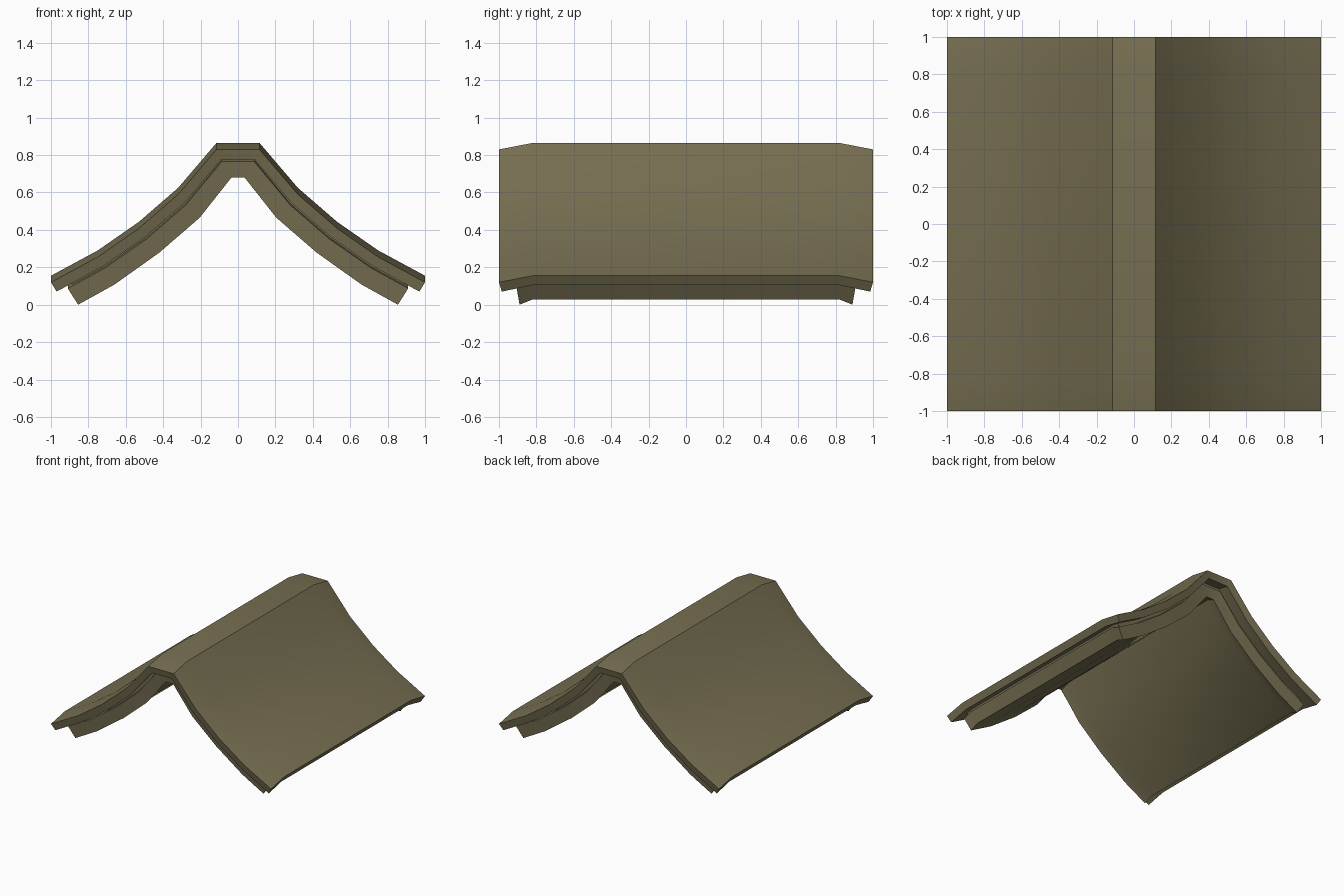
import bpy, bmesh, math

if "Cube" in bpy.data.objects:
    bpy.data.objects.remove(bpy.data.objects["Cube"])

mat = bpy.data.materials.new("olive brown")
mat.diffuse_color = (0.185, 0.160, 0.085, 1)
mat.use_nodes = True
mat.node_tree.nodes["Principled BSDF"].inputs["Base Color"].default_value = mat.diffuse_color


def full(half):
    """Mirror a ridge-to-eave half profile into an eave-to-eave one."""
    return [(-x, z) for x, z in reversed(half)] + list(half)


def layer(name, outer, inner, y_out, y_in, drop, y_flat=0.82):
    """Curved roof sheet running along y, with its gable ends bent down."""
    bm = bmesh.new()
    top, bottom = full(outer), full(inner)[::-1]
    rings = []
    for side, s in ((-1, 1), (-1, 0), (1, 0), (1, 1)):
        ring = []
        for prof, ye in ((top, y_out), (bottom, y_in)):
            y = side * (ye if s else y_flat)
            ring += [bm.verts.new((x, y, z - drop * s)) for x, z in prof]
        rings.append(ring)
    n = len(rings[0])
    for a, b in zip(rings, rings[1:]):
        for i in range(n):
            j = (i + 1) % n
            bm.faces.new((a[i], a[j], b[j], b[i]))
    # gable ends as strips of quads
    for r in (rings[0], rings[-1]):
        for i in range(n // 2 - 1):
            bm.faces.new((r[i], r[i + 1], r[n - 2 - i], r[n - 1 - i]))
    bmesh.ops.recalc_face_normals(bm, faces=bm.faces)
    me = bpy.data.meshes.new(name)
    bm.to_mesh(me)
    bm.free()
    ob = bpy.data.objects.new(name, me)
    bpy.context.collection.objects.link(ob)
    me.materials.append(mat)
    bpy.ops.object.select_all(action='DESELECT')
    ob.select_set(True)
    bpy.context.view_layer.objects.active = ob
    bpy.ops.object.shade_smooth_by_angle(angle=math.radians(25))
    return ob


# Upper roof sheet
layer("roof_sheet",
      [(0.115, 0.865), (0.32, 0.625), (0.53, 0.443), (0.75, 0.29), (1.0, 0.155)],
      [(0.09, 0.81), (0.285, 0.58), (0.498, 0.395), (0.722, 0.24), (0.97, 0.105)],
      1.0, 0.985, 0.035)

# Thick lower lining, set in from every edge
layer("roof_lining",
      [(0.087, 0.793), (0.28, 0.56), (0.49, 0.378), (0.713, 0.223), (0.91, 0.115)],
      [(0.035, 0.708), (0.205, 0.493), (0.42, 0.307), (0.66, 0.136), (0.855, 0.028)],
      0.905, 0.89, 0.028)

# Recessed core that leaves a thin groove between the two sheets
layer("groove_core",
      [(0.095, 0.83), (0.295, 0.595), (0.505, 0.41), (0.73, 0.255), (0.90, 0.16)],
      [(0.07, 0.76), (0.26, 0.53), (0.47, 0.35), (0.69, 0.195), (0.87, 0.10)],
      0.885, 0.88, 0.022)
